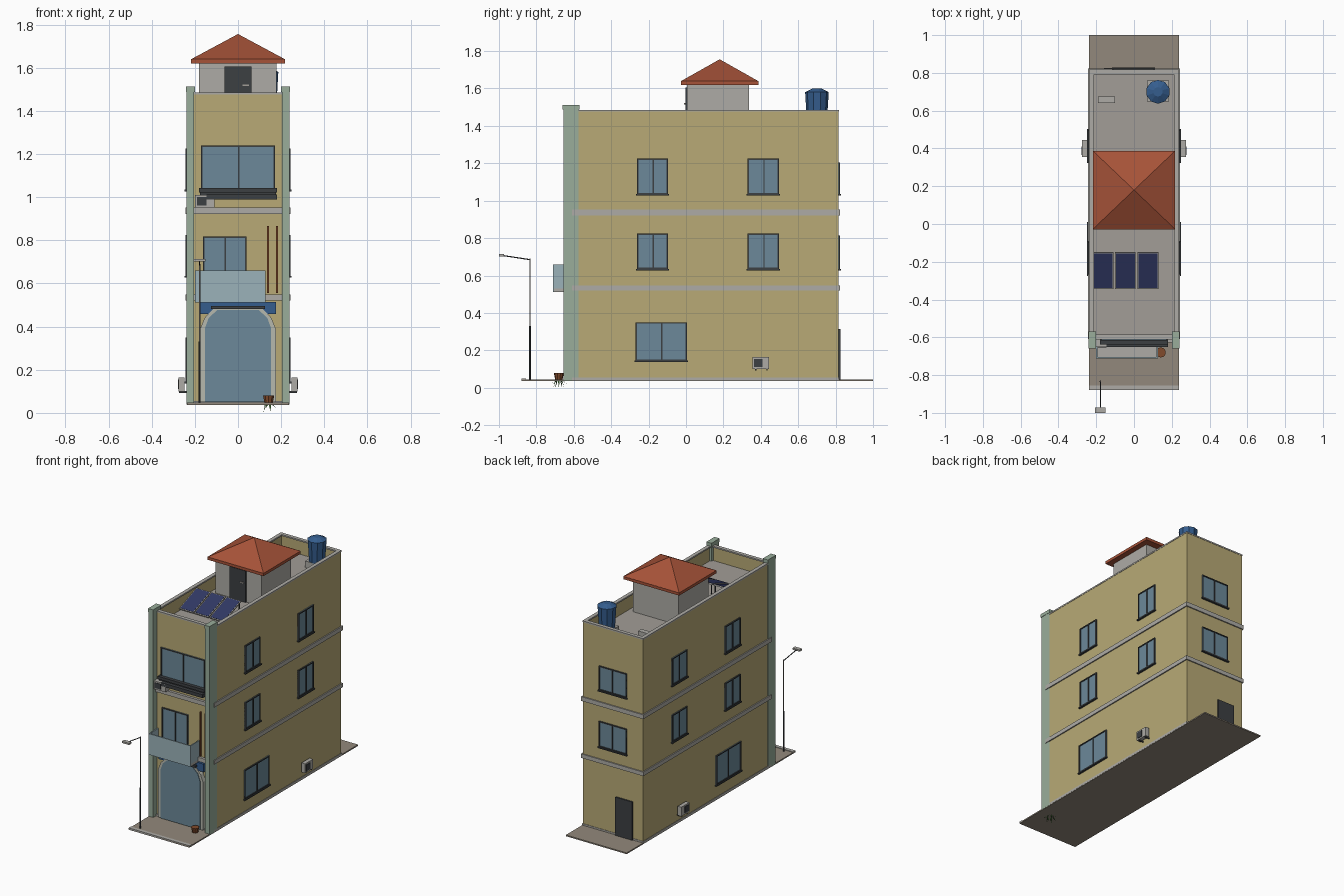
import bpy, bmesh, math
from mathutils import Vector, Matrix

if "Cube" in bpy.data.objects:
    bpy.data.objects.remove(bpy.data.objects["Cube"])

MATS = {}
COLS = {"wall": (.48, .40, .18), "glass": (.15, .25, .32), "rail_glass": (.33, .45, .49),
        "dark": (.045, .05, .055), "green": (.32, .42, .33), "red": (.38, .085, .04),
        "blue": (.035, .11, .27), "navy": (.03, .04, .13), "brown": (.22, .07, .025),
        "path": (.29, .25, .20), "leaf": (.05, .16, .03), "cement": (.42, .41, .38),
        "deck": (.36, .34, .31), "trim": (.47, .48, .42)}


def mat(key):
    if key not in MATS:
        m = bpy.data.materials.new(key)
        m.diffuse_color = (*COLS[key], 1)
        m.use_nodes = True
        m.node_tree.nodes["Principled BSDF"].inputs["Base Color"].default_value = m.diffuse_color
        MATS[key] = m
    return MATS[key]


def finish(name, bm, col):
    bmesh.ops.recalc_face_normals(bm, faces=bm.faces[:])
    me = bpy.data.meshes.new(name)
    bm.to_mesh(me)
    bm.free()
    ob = bpy.data.objects.new(name, me)
    bpy.context.collection.objects.link(ob)
    me.materials.append(mat(col))
    return ob


def box(name, x, y, z, col):
    bm = bmesh.new()
    bmesh.ops.create_cube(bm, size=1)
    for v in bm.verts:
        v.co = Vector([(a[0] + a[1]) / 2 + c * (a[1] - a[0]) for a, c in zip((x, y, z), v.co)])
    return finish(name, bm, col)


def cone(name, loc, r1, r2, h, n, col):
    bm = bmesh.new()
    bmesh.ops.create_cone(bm, cap_ends=True, segments=n, radius1=r1, radius2=r2, depth=h)
    bmesh.ops.translate(bm, verts=bm.verts[:], vec=(loc[0], loc[1], loc[2] + h / 2))
    return finish(name, bm, col)


def rod(name, a, b, r, col, n=8):
    a, b = Vector(a), Vector(b)
    bm = bmesh.new()
    bmesh.ops.create_cone(bm, cap_ends=True, segments=n, radius1=r, radius2=r, depth=(b - a).length)
    q = (b - a).to_track_quat('Z', 'Y').to_matrix().to_4x4()
    bmesh.ops.transform(bm, verts=bm.verts[:], matrix=Matrix.Translation((a + b) / 2) @ q)
    return finish(name, bm, col)


def prism(name, pts, y0, y1, col):
    bm = bmesh.new()
    f = bm.faces.new([bm.verts.new((x, y0, z)) for x, z in pts])
    e = bmesh.ops.extrude_face_region(bm, geom=[f])
    bmesh.ops.translate(bm, verts=[v for v in e["geom"] if isinstance(v, bmesh.types.BMVert)],
                        vec=(0, y1 - y0, 0))
    return finish(name, bm, col)


X, YF, YB, G = .235, -.61, .815, .045     # wall faces and ground level


def on_wall(name, side, u, z, d, col):
    """Box on a wall: u along the wall, d = distances out from its face."""
    if side in "RL":
        s = 1 if side == "R" else -1
        return box(name, sorted((s * (X + d[0]), s * (X + d[1]))), u, z, col)
    s, w = (1, YB) if side == "B" else (-1, YF)
    return box(name, u, sorted((w + s * d[0], w + s * d[1])), z, col)


def window(name, side, u, z, sill=True):
    t = .007
    on_wall(name + "_glass", side, u, z, (-.005, .004), "glass")
    m = (u[0] + u[1]) / 2
    for i, c in enumerate((u[0], m, u[1] - t)):
        on_wall(f"{name}_stile_{i}", side, (c, c + t), z, (-.005, .009), "dark")
    for i, c in enumerate((z[0], z[1] - t)):
        on_wall(f"{name}_rail_{i}", side, u, (c, c + t), (-.005, .009), "dark")
    if sill:
        on_wall(name + "_sill", side, (u[0] - .006, u[1] + .006), (z[0] - .008, z[0]), (-.005, .014), "dark")


def aircon(name, side, u, z, d):
    on_wall(name, side, u, z, d, "cement")
    w = u[1] - u[0]
    on_wall(name + "_fan", side, (u[0] + .1 * w, u[0] + .6 * w), (z[0] + .01, z[1] - .01),
            (d[1] - .01, d[1] + .003), "dark")


# Ground slab and kerb
box("ground_slab", (-.237, .237), (-.88, 1), (.036, G), "path")
box("kerb", (-.237, .237), (-.88, -.855), (.036, G + .004), "cement")

# Main walls with a sunken roof deck
body = box("main_walls", (-X, X), (YF, YB), (.04, 1.478), "wall")
bm = bmesh.new()
bm.from_mesh(body.data)
top = max(bm.faces, key=lambda f: f.calc_center_median().z)
bmesh.ops.inset_region(bm, faces=[top], thickness=.022)
e = bmesh.ops.extrude_face_region(bm, geom=[top])
bmesh.ops.delete(bm, geom=[top], context='FACES_ONLY')
bmesh.ops.translate(bm, verts=[v for v in e["geom"] if isinstance(v, bmesh.types.BMVert)], vec=(0, 0, -.1))
bm.to_mesh(body.data)
bm.free()
box("roof_deck", (-.215, .215), (-.59, .795), (1.37, 1.383), "deck")
for s in (-1, 1):
    box("parapet_cap_side", sorted((s * .211, s * .237)), (YF, YB + .002), (1.476, 1.486), "cement")
for y in ((YF - .002, YF + .024), (YB - .024, YB + .002)):
    box("parapet_cap_end", (-.211, .211), y, (1.476, 1.486), "cement")

# Floor bands and plinth on all sides
for i, z in enumerate(((.04, .056), (.52, .548), (.922, .952))):
    d = .003 if i == 0 else .008
    for s in "RL":
        on_wall(f"band_{i}_{s}", s, (YF, YB + d), z, (-.01, d), "cement")
    on_wall(f"band_{i}_back", "B", (-X - d, X + d), z, (-.01, d), "cement")
    on_wall(f"band_{i}_front", "F", (-.21, .21), z, (-.01, d + .01), "cement")

# Front pilasters
for s in (-1, 1):
    box("pilaster", sorted((s * .203, s * .238)), (-.655, -.575), (.04, 1.49), "green")
    box("pilaster_cap", sorted((s * .2, s * .24)), (-.66, -.57), (1.488, 1.512), "green")

# Side and back windows, side air conditioners
for s in "RL":
    for z in ((.635, .825), (1.035, 1.225)):
        window("side_window_a", s, (-.262, -.096), z)
        window("side_window_b", s, (.33, .497), z)
    window("ground_window", s, (-.27, .005), (.145, .35))
    aircon("side_aircon", s, (.355, .445), (.1, .165), (.012, .04))
    for y in (.37, .43):
        on_wall("aircon_bracket", s, (y, y + .006), (.093, .102), (-.005, .038), "dark")
for z in ((.635, .815), (1.035, 1.205)):
    window("back_window", "B", (-.11, .105), z)
on_wall("back_door", "B", (-.158, -.025), (G, .315), (-.005, .01), "dark")

# Top floor front window with planter ledge
window("front_top_window", "F", (-.172, .172), (1.035, 1.24), False)
on_wall("ledge_upper", "F", (-.18, .18), (1.022, 1.042), (0, .028), "dark")
on_wall("ledge_lower", "F", (-.145, .18), (.988, 1.012), (0, .042), "dark")
on_wall("ledge_back", "F", (-.175, .175), (.99, 1.03), (0, .018), "dark")
aircon("front_aircon", "F", (-.2, -.11), (.952, 1.01), (0, .042))

# Balcony with glass rail and door
window("balcony_door", "F", (-.163, .04), (.54, .818), False)
box("balcony_floor", (-.2, .127), (-.705, YF), (.512, .53), "cement")
box("balcony_rail_front", (-.2, .127), (-.712, -.704), (.512, .66), "rail_glass")
for x in ((-.2, -.193), (.12, .127)):
    box("balcony_rail_side", x, (-.705, YF), (.53, .66), "rail_glass")
for x in (.139, .181):
    box("wood_batten", (x - .005, x + .005), (-.622, -.605), (.555, .866), "brown")

# Arched entrance
def arch(w, k, h):
    half = [(w, .05), (w, .39), (w - .02 * k, .44), (w - .066 * k, h)]
    return half + [(-x, z) for x, z in reversed(half)]


on_wall("blue_beam", "F", (-.177, .177), (.458, .515), (-.005, .025), "blue")
prism("entrance_arch_trim", arch(.175, 1, .487), YF - .03, YF + .01, "trim")
prism("entrance_glass", arch(.154, .9, .478), YF - .034, YF + .01, "glass")
on_wall("entrance_lintel", "F", (-.125, .125), (.482, .496), (0, .045), "dark")

# Stair room with hipped roof and door
box("stair_room", (-.18, .178), (.005, .338), (1.38, 1.625), "cement")
box("stair_door", (-.063, .063), (-.004, .01), (1.383, 1.605), "dark")
box("stair_door_handle", (.022, .05), (-.01, -.002), (1.515, 1.522), "deck")
box("roof_eave", (-.218, .218), (-.028, .387), (1.62, 1.64), "red")
hip = cone("hip_roof", (0, 0, 0), 1, 0, .117, 4, "red")
hip.data.transform(Matrix.Rotation(math.pi / 4, 4, 'Z'))
hip.data.transform(Matrix.Translation((0, .18, 1.639)) @ Matrix.Diagonal((.218 * 2 ** .5, .2075 * 2 ** .5, 1, 1)))

# Water tank on its stand
box("tank_stand", (.07, .185), (.648, .76), (1.38, 1.43), "cement")
cone("tank_body", (.127, .7, 1.43), .054, .063, .15, 10, "blue")
cone("tank_lid", (.127, .7, 1.58), .063, .025, .02, 10, "blue")
box("roof_vent_box", (-.19, -.1), (.64, .675), (1.38, 1.45), "cement")

# Tilted solar panels
for x in (-.164, -.046, .074):
    for part, hx, hy, hz, col in (("frame", .055, .103, .004, "cement"), ("cells", .05, .097, .0055, "navy")):
        p = box("solar_" + part, (-hx, hx), (-hy, hy), (-hz, hz), col)
        p.data.transform(Matrix.Translation((x, -.245, 1.428)) @ Matrix.Rotation(.36, 4, 'X'))
    for sx in (-.045, .045):
        rod("solar_leg", (x + sx, -.155, 1.38), (x + sx, -.155, 1.458), .004, "dark", 6)

# Street lamp
rod("lamp_pole_lower", (-.178, -.834, .04), (-.178, -.834, .33), .005, "dark")
rod("lamp_pole_upper", (-.178, -.834, .33), (-.178, -.834, .69), .0035, "deck")
rod("lamp_arm", (-.178, -.834, .685), (-.178, -.98, .707), .003, "dark")
box("lamp_head", (-.206, -.15), (-1, -.972), (.702, .714), "cement")

# Plant pot with spiky leaves
cone("plant_pot", (.142, -.68, .045), .02, .027, .035, 10, "brown")
bm = bmesh.new()
for i in range(10):
    a = i * math.tau / 10
    d, t = Vector((math.cos(a), math.sin(a), 0)), Vector((-math.sin(a), math.cos(a), 0)) * .005
    c = Vector((.142, -.68, .04))
    tip = c + d * (.048 if i % 2 else .03) + Vector((0, 0, -.02 if i % 2 else -.04))
    bm.faces.new([bm.verts.new(p) for p in (c, c + d * .018 + t, tip, c + d * .018 - t)])
finish("plant_leaves", bm, "leaf")
